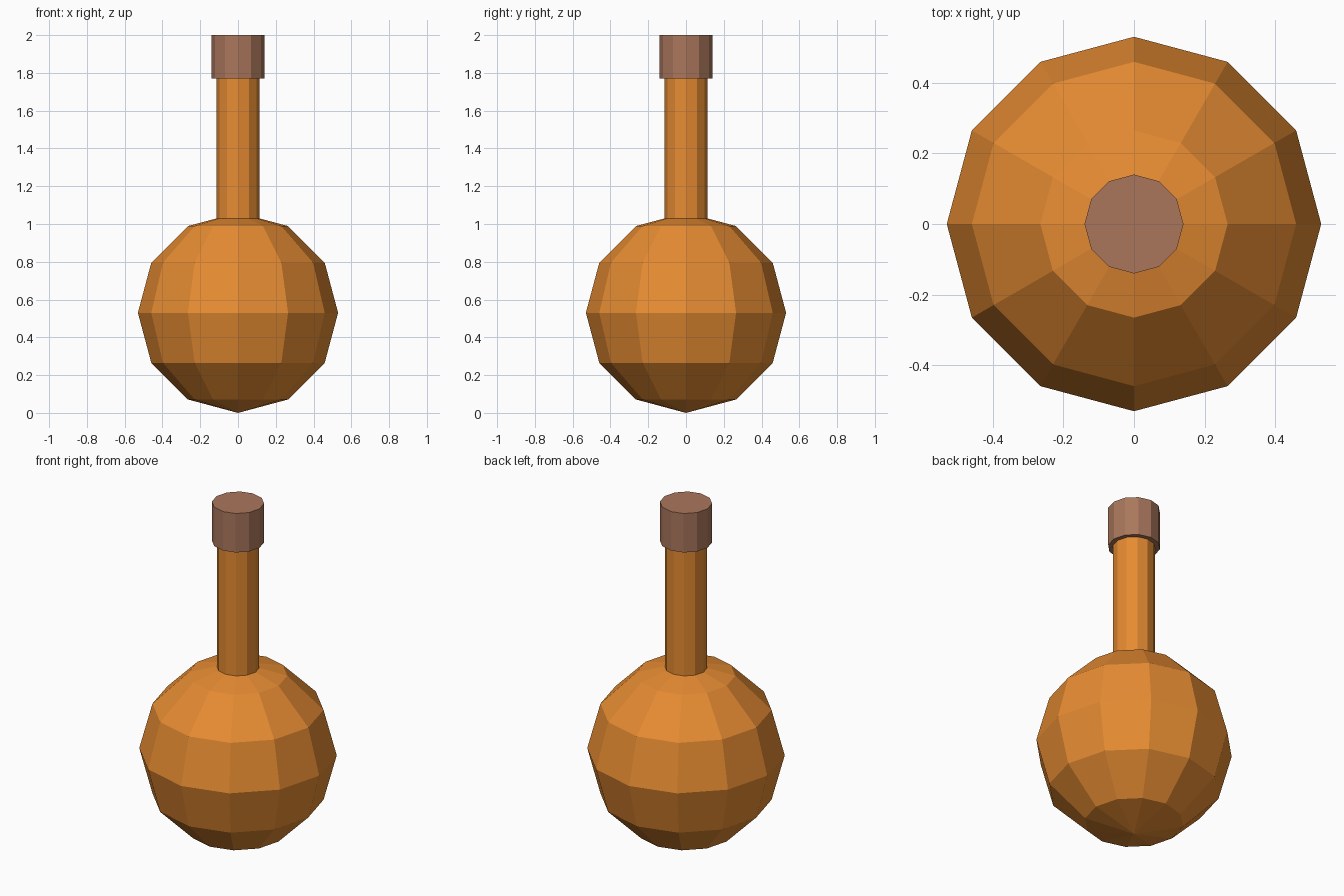
import bpy

if "Cube" in bpy.data.objects:
    bpy.data.objects.remove(bpy.data.objects["Cube"])

SIDES = 12


def material(name, rgb):
    m = bpy.data.materials.new(name)
    m.diffuse_color = (*rgb, 1.0)
    m.use_nodes = True
    m.node_tree.nodes["Principled BSDF"].inputs["Base Color"].default_value = m.diffuse_color
    return m


def finish(name, mat):
    ob = bpy.context.object
    ob.name = name
    ob.data.materials.append(mat)
    return ob


def cylinder(name, radius, z0, z1, mat):
    bpy.ops.mesh.primitive_cylinder_add(vertices=SIDES, radius=radius, depth=z1 - z0,
                                        location=(0, 0, (z0 + z1) / 2))
    return finish(name, mat)


amber = material("amber_glass", (0.79, 0.26, 0.032))
cork = material("cork_brown", (0.40, 0.183, 0.107))

# Round low-poly flask body
bpy.ops.mesh.primitive_uv_sphere_add(segments=SIDES, ring_count=6, radius=0.53,
                                     location=(0, 0, 0.53))
finish("flask_body", amber)

# Long neck, sunk slightly into the body and the stopper
cylinder("flask_neck", 0.114, 1.0, 1.8, amber)

# Stopper
cylinder("stopper", 0.14, 1.77, 2.0, cork)
